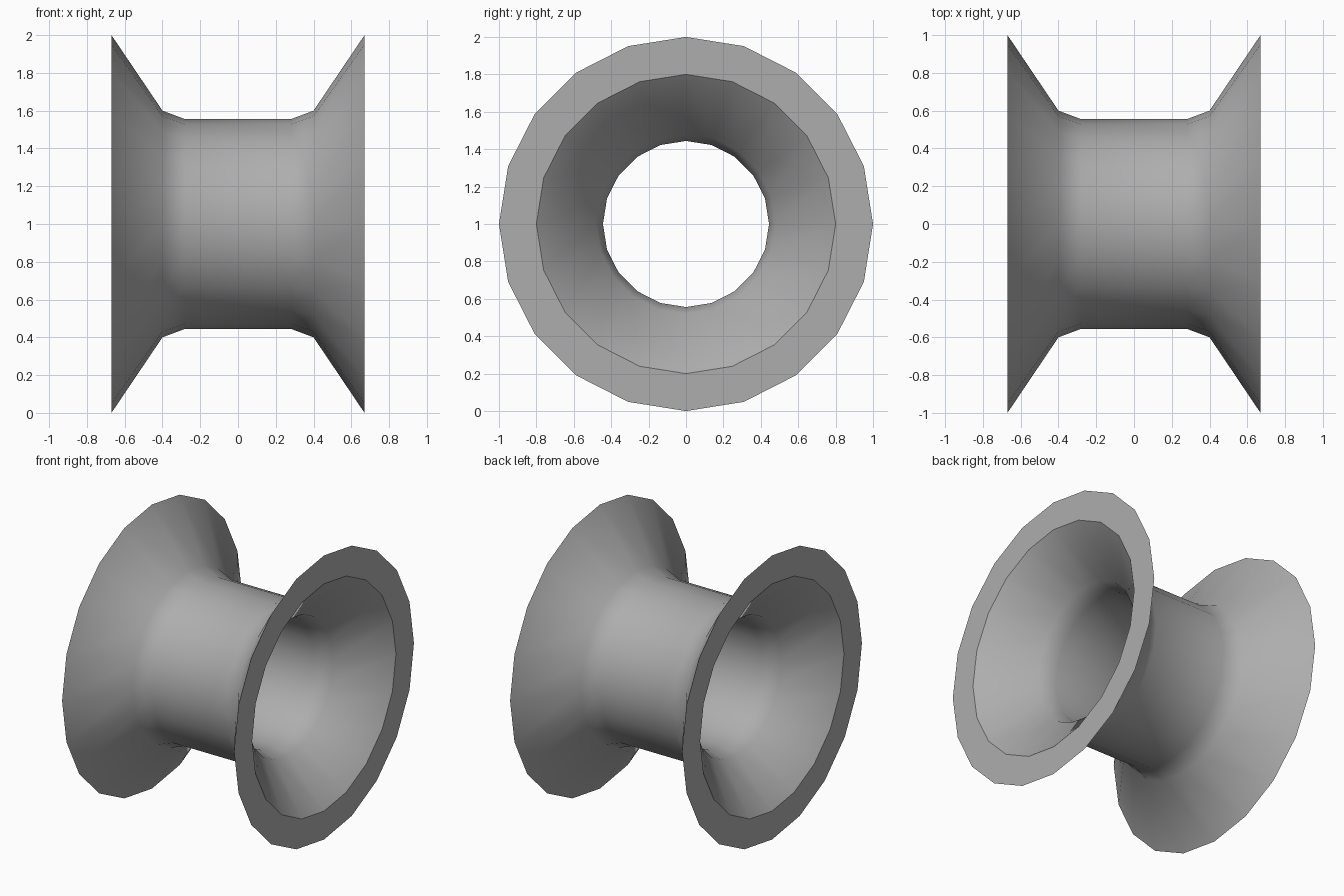
import bpy
import bmesh
from math import radians
from mathutils import Matrix, Vector

SIDES = 20
WALL = 0.8  # inner radius as a share of the outer radius

default = bpy.data.objects.get("Cube")
if default:
    bpy.data.objects.remove(default, do_unlink=True)

# Plain grey material
grey = bpy.data.materials.new("mid grey")
grey.use_nodes = True
colour = (0.42, 0.42, 0.42, 1)
grey.diffuse_color = colour
grey.node_tree.nodes["Principled BSDF"].inputs["Base Color"].default_value = colour

# Half profile of the flared spool: (distance along axis, radius)
half = [(0.67, 1.0), (0.40, 0.60), (0.28, 0.555)]
outer = half + [(-x, r) for x, r in reversed(half)]
inner = [(x, r * WALL) for x, r in reversed(outer)]
profile = outer + inner

# Revolve the closed profile around the x axis
bm = bmesh.new()
rings = []
for x, r in profile:
    rings.append([bm.verts.new(Matrix.Rotation(radians(360 * i / SIDES), 3, 'X')
                               @ Vector((x, 0, r)) + Vector((0, 0, 1)))
                  for i in range(SIDES)])
for k, ring in enumerate(rings):
    after = rings[(k + 1) % len(rings)]
    for i in range(SIDES):
        j = (i + 1) % SIDES
        bm.faces.new((ring[i], ring[j], after[j], after[i]))
bmesh.ops.recalc_face_normals(bm, faces=bm.faces)

mesh = bpy.data.meshes.new("flared_spool")
bm.to_mesh(mesh)
bm.free()
mesh.materials.append(grey)
spool = bpy.data.objects.new("flared_spool", mesh)
bpy.context.collection.objects.link(spool)

# Smooth walls with crisp rims
bpy.ops.object.select_all(action='DESELECT')
spool.select_set(True)
bpy.context.view_layer.objects.active = spool
bpy.ops.object.shade_smooth_by_angle(angle=radians(37))
